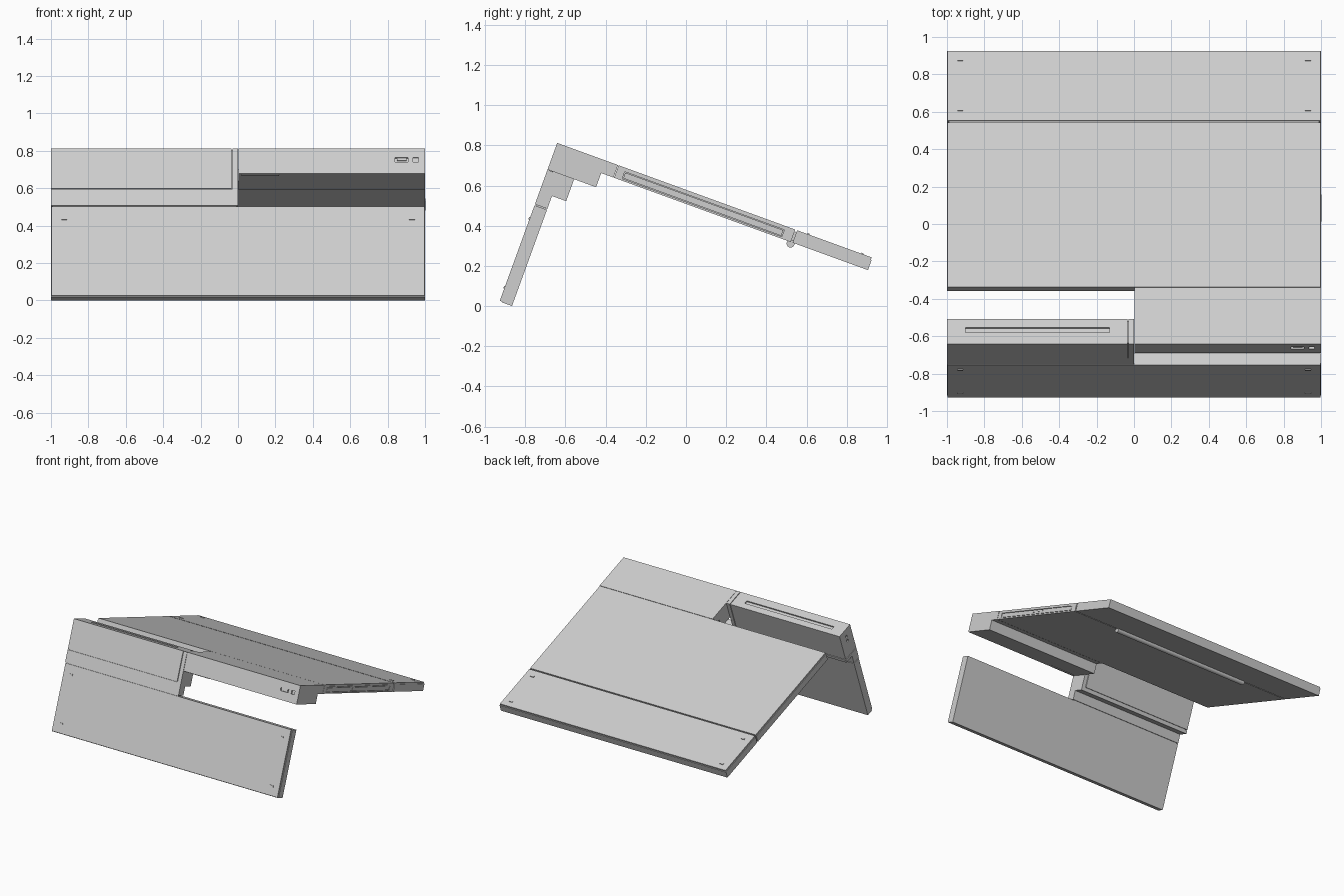
import bpy, bmesh, math
from mathutils import Matrix, Vector

cube = bpy.data.objects.get("Cube")
if cube:
    bpy.data.objects.remove(cube, do_unlink=True)

grey = bpy.data.materials.new("light_grey")
grey.use_nodes = True
COLOUR = (0.62, 0.62, 0.62, 1)
grey.diffuse_color = COLOUR
grey.node_tree.nodes["Principled BSDF"].inputs["Base Color"].default_value = COLOUR

# Folded frame: a runs back along the upper slab, w runs down the leg
FRAME = Matrix.Translation((0, -0.641, 0.812)) @ Matrix.Rotation(math.radians(-20), 4, 'X')
T = 0.066      # panel thickness
B = 0.141      # block thickness
S = 0.325      # where the full-width panels start
GAP = 0.005


def prism(name, x0, x1, profile):
    """Extrude an (a, w) outline along x."""
    bm = bmesh.new()
    face = bm.faces.new([bm.verts.new((x0, a, -w)) for a, w in profile])
    ext = bmesh.ops.extrude_face_region(bm, geom=[face])
    verts = [g for g in ext["geom"] if isinstance(g, bmesh.types.BMVert)]
    bmesh.ops.translate(bm, verts=verts, vec=Vector((x1 - x0, 0, 0)))
    bmesh.ops.recalc_face_normals(bm, faces=bm.faces)
    mesh = bpy.data.meshes.new(name)
    bm.to_mesh(mesh)
    bm.free()
    mesh.materials.append(grey)
    obj = bpy.data.objects.new(name, mesh)
    obj.matrix_world = FRAME
    bpy.context.collection.objects.link(obj)
    return obj


def box(name, x0, x1, a0, a1, w0, w1):
    return prism(name, x0, x1, [(a0, w0), (a1, w0), (a1, w1), (a0, w1)])


def cut(target, *bounds):
    """Cut a box-shaped recess and discard the cutter."""
    cutter = box("cutter", *bounds)
    cutter.hide_render = True
    mod = target.modifiers.new("recess", 'BOOLEAN')
    mod.operation = 'DIFFERENCE'
    mod.object = cutter
    bpy.context.view_layer.objects.active = target
    bpy.ops.object.modifier_apply(modifier=mod.name)
    bpy.data.objects.remove(cutter, do_unlink=True)


# Upper slab: main panel, hinge and end panel, each with a thin lid
LID = 0.012
HINGE, END = 1.266, 1.67
main = box("main_panel", -1, 1, S, HINGE - GAP, LID, T)
box("main_panel_lid", -0.996, 0.996, S, HINGE - GAP, 0, LID)
box("end_panel", -1, 1, HINGE + GAP, END, LID, T)
box("end_panel_lid", -0.996, 0.996, HINGE + GAP, END - 0.004, 0, LID)
box("hinge_core", -0.99, 0.99, HINGE - 0.02, HINGE + 0.02, 0.01, T - 0.01)

# Hinge rod under the slab
bpy.ops.mesh.primitive_cylinder_add(vertices=24, radius=0.02, depth=1.2)
rod = bpy.context.object
rod.name = "hinge_rod"
rod.data.materials.append(grey)
rod.matrix_world = FRAME @ Matrix.Translation((0, HINGE - 0.003, -0.073)) @ Matrix.Rotation(math.pi / 2, 4, 'Y')
bpy.ops.object.shade_smooth_by_angle()

# Side tray and its button
cut(main, 0.99, 1.1, 0.365, 1.21, 0.02, 0.056)
box("side_tray", 0.98, 0.999, 0.369, 1.206, 0.023, 0.053)
box("tray_button", 0.99, 1.002, 0.71, 0.86, 0.026, 0.04)

# Block carried by the slab, with ports on its front
slab_block = prism("slab_block", 0.002, 1, [(0, 0), (S - 0.003, 0), (S - 0.003, T),
                                            (0.257, T), (0.257, B), (0, B)])
cut(slab_block, 0.84, 0.91, -0.1, 0.012, 0.052, 0.076)
cut(slab_block, 0.936, 0.964, -0.1, 0.012, 0.05, 0.078)
box("wide_port_tongue", 0.85, 0.90, 0.003, 0.02, 0.05, 0.068)
box("block_bottom_plate", 0.02, 0.22, 0.01, 0.03, B - 0.002, B + 0.004)

# Leg panel with its front cover
box("leg_panel", -1, 1, LID, T, S + GAP, 0.84)
box("leg_cover", -0.996, 0.996, 0, LID, S + GAP, 0.836)

# Block carried by the leg: cover, inner core and surrounding frame
COVER_END = 0.226
leg_block = box("leg_block_cover", -1, -0.035, 0, B, 0, COVER_END)
cut(leg_block, -0.9, -0.13, 0.064, 0.092, -0.1, 0.01)
for w in (0.05, 0.09):
    cut(leg_block, -1.1, -0.99, 0.06, 0.08, w, w + 0.02)
box("leg_block_core", -0.99, -0.01, 0.008, B - 0.008, 0.15, 0.25)
box("leg_block_core_top", -0.06, -0.01, 0.008, B - 0.008, 0.008, 0.16)
box("leg_block_end", -0.03, 0, 0, B, 0, COVER_END + GAP)
prism("leg_block_base", -1, 0, [(0, COVER_END + GAP), (B, COVER_END + GAP), (B, 0.257),
                                (T, 0.257), (T, S), (0, S)])
box("leg_joint", -0.99, -0.01, 0.008, T - 0.008, S - 0.02, S + 0.02)

# Small corner feet on the leg and the end panel
for side, label in ((-1, "right"), (1, "left")):
    x0, x1 = sorted((side * 0.915, side * 0.945))
    for w in (0.395, 0.76):
        box(f"leg_foot_{label}", x0, x1, -0.005, 0.002, w, w + 0.012)
    for a in (1.325, 1.61):
        box(f"end_panel_foot_{label}", x0, x1, a, a + 0.012, -0.005, 0.002)
